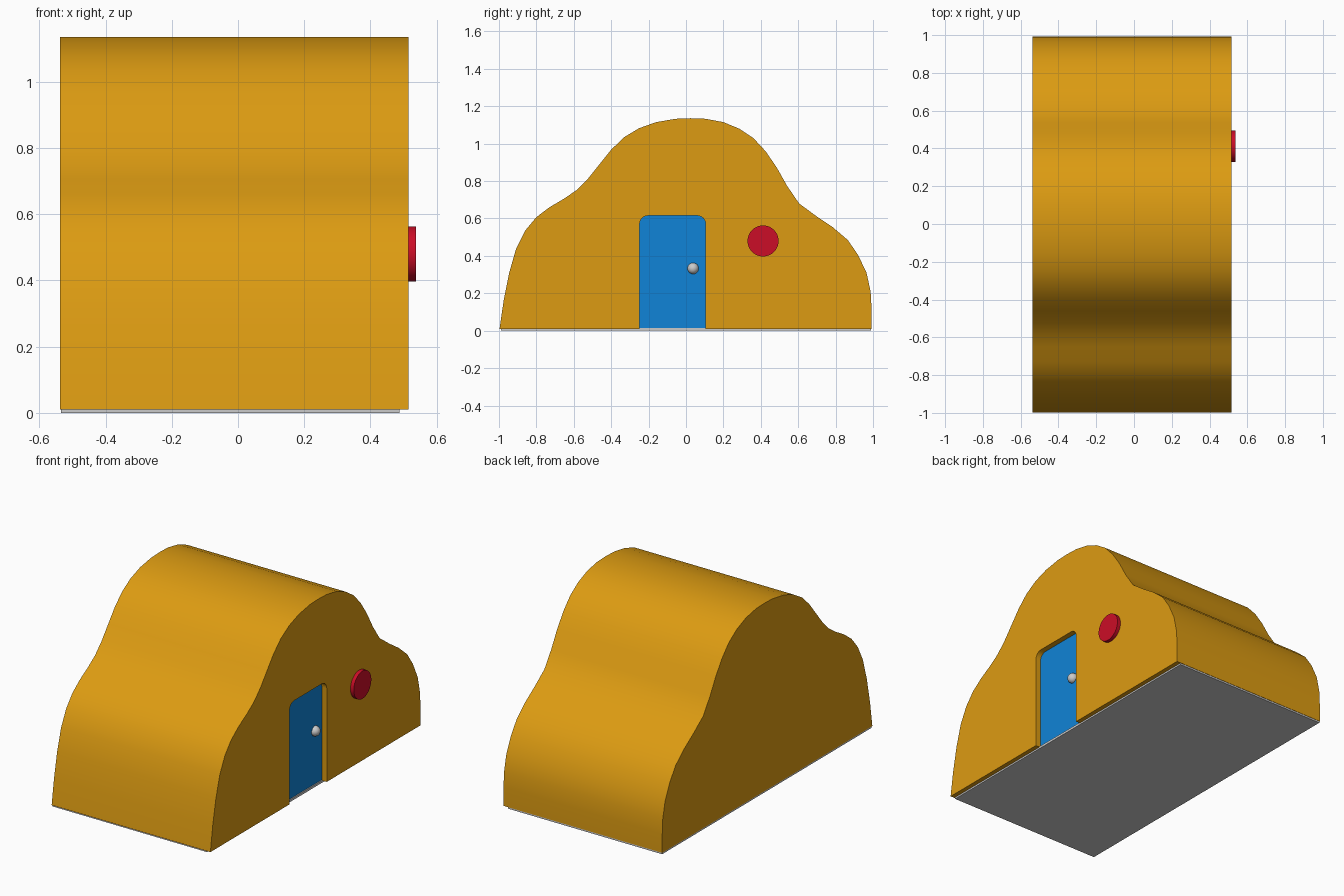
import bpy, bmesh, math

if "Cube" in bpy.data.objects:
    bpy.data.objects.remove(bpy.data.objects["Cube"])


def paint(obj, name, rgb):
    mat = bpy.data.materials.get(name) or bpy.data.materials.new(name)
    mat.diffuse_color = (*rgb, 1)
    mat.use_nodes = True
    mat.node_tree.nodes["Principled BSDF"].inputs["Base Color"].default_value = mat.diffuse_color
    obj.data.materials.append(mat)


def smooth(obj, angle=30):
    bpy.ops.object.select_all(action='DESELECT')
    obj.select_set(True)
    bpy.context.view_layer.objects.active = obj
    bpy.ops.object.shade_smooth_by_angle(angle=math.radians(angle))


def prism(name, outline, x0, x1):
    """Extrude a (y, z) outline along x from x0 to x1."""
    bm = bmesh.new()
    face = bm.faces.new([bm.verts.new((x0, y, z)) for y, z in outline])
    ext = bmesh.ops.extrude_face_region(bm, geom=[face])
    for v in ext['geom']:
        if isinstance(v, bmesh.types.BMVert):
            v.co.x = x1
    bmesh.ops.recalc_face_normals(bm, faces=bm.faces)
    mesh = bpy.data.meshes.new(name)
    bm.to_mesh(mesh)
    bm.free()
    obj = bpy.data.objects.new(name, mesh)
    bpy.context.collection.objects.link(obj)
    return obj


def door_outline(bottom, y0=-0.248, y1=0.105, top=0.615, r=0.045, n=6):
    pts = [(y0, bottom), (y1, bottom)]
    for cy, start in ((y1 - r, 0), (y0 + r, 90)):
        for i in range(n + 1):
            a = math.radians(start + 90 * i / n)
            pts.append((cy + r * math.cos(a), top - r + r * math.sin(a)))
    return pts


# Hump-shaped house body
hump = [(-0.997, 0.01), (-0.975, 0.16), (-0.945, 0.31), (-0.908, 0.44), (-0.86, 0.535),
        (-0.80, 0.607), (-0.73, 0.66), (-0.65, 0.707), (-0.585, 0.752), (-0.525, 0.812),
        (-0.46, 0.893), (-0.40, 0.968), (-0.33, 1.035), (-0.25, 1.083), (-0.16, 1.115),
        (-0.055, 1.133), (0.025, 1.136), (0.105, 1.133), (0.20, 1.115), (0.285, 1.08),
        (0.36, 1.03), (0.425, 0.96), (0.485, 0.873), (0.54, 0.775), (0.605, 0.68),
        (0.70, 0.61), (0.785, 0.553), (0.865, 0.485), (0.92, 0.405), (0.965, 0.31),
        (0.987, 0.21), (0.992, 0.12), (0.992, 0.01)]
body = prism("house_body", hump, -0.537, 0.515)
paint(body, "ochre", (0.72, 0.33, 0.006))

# Door recess cut into the right wall
cutter = prism("door_cutter", door_outline(-0.05), 0.48, 0.6)
cut = body.modifiers.new("door_recess", 'BOOLEAN')
cut.operation = 'DIFFERENCE'
cut.solver = 'EXACT'
cut.object = cutter
bpy.context.view_layer.objects.active = body
bpy.ops.object.modifier_apply(modifier=cut.name)
bpy.data.objects.remove(cutter)
smooth(body)

# Door panel and knob
door = prism("door", door_outline(0.012), 0.47, 0.482)
paint(door, "blue", (0.005, 0.23, 0.68))
smooth(door)

bpy.ops.mesh.primitive_uv_sphere_add(segments=24, ring_count=12, radius=0.03,
                                     location=(0.484, 0.038, 0.333))
knob = bpy.context.object
knob.name = "door_knob"
paint(knob, "light_grey", (0.6, 0.6, 0.6))
smooth(knob, 60)

# Round button beside the door
bpy.ops.mesh.primitive_cylinder_add(vertices=48, radius=0.083, depth=0.032,
                                    location=(0.521, 0.412, 0.48),
                                    rotation=(0, math.pi / 2, 0))
button = bpy.context.object
button.name = "round_button"
paint(button, "red", (0.6, 0.004, 0.02))
smooth(button)

# Floor plate, set back under the door wall
floor = prism("floor", [(-0.99, 0), (0.99, 0), (0.99, 0.014), (-0.99, 0.014)], -0.535, 0.488)
